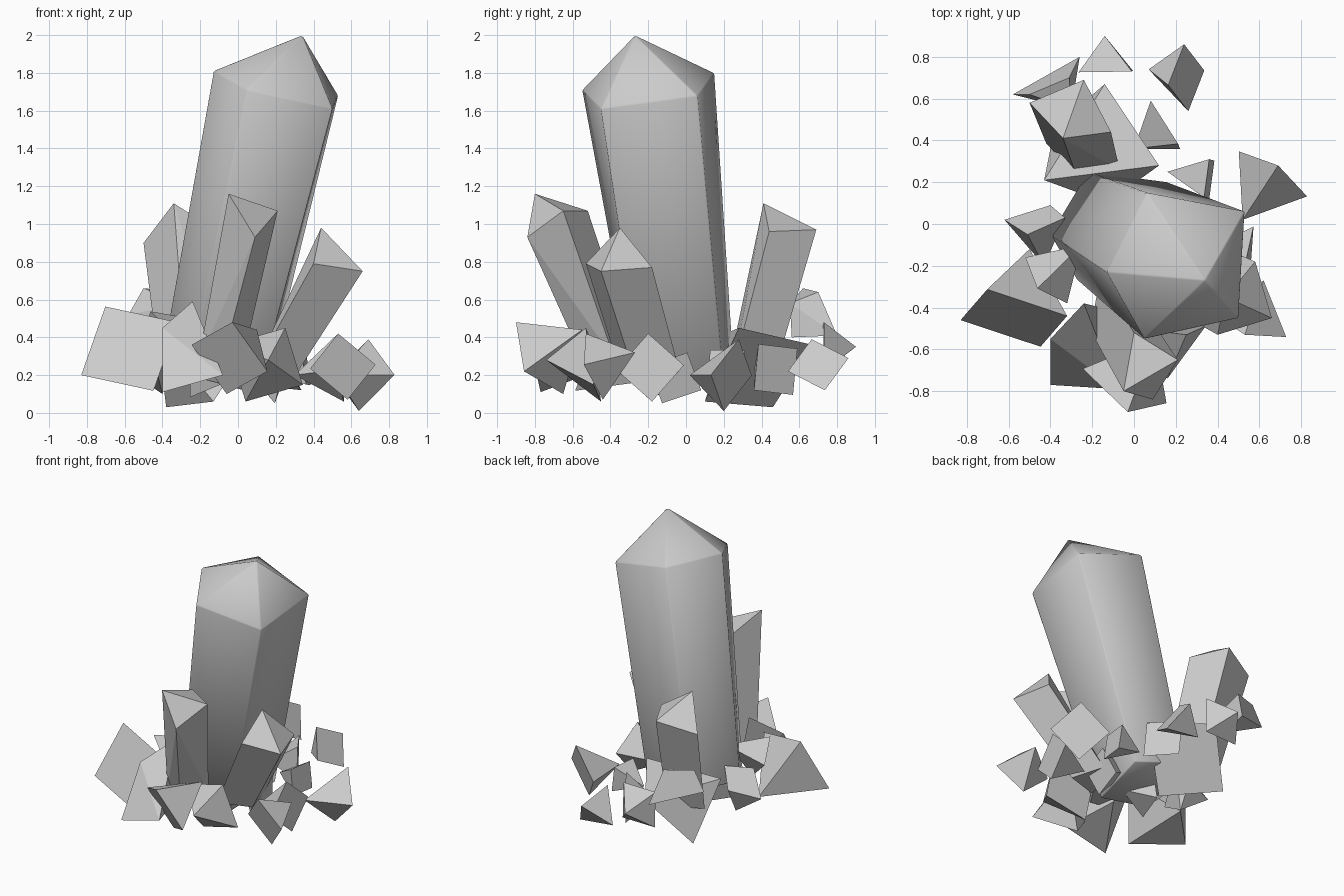
import bpy
import bmesh
from mathutils import Vector as V


def solid(name, points, soft=0.0):
    """Faceted convex gem through the given corners; soft adds a fine smooth bevel."""
    bm = bmesh.new()
    for p in points:
        bm.verts.new(p)
    res = bmesh.ops.convex_hull(bm, input=bm.verts)
    loose = [g for g in res["geom_interior"] if isinstance(g, bmesh.types.BMVert)]
    if loose:
        bmesh.ops.delete(bm, geom=loose, context='VERTS')
    bmesh.ops.dissolve_limit(bm, angle_limit=0.15, verts=bm.verts, edges=bm.edges)
    bmesh.ops.recalc_face_normals(bm, faces=bm.faces)
    for f in bm.faces:
        f.smooth = soft > 0
    me = bpy.data.meshes.new(name)
    bm.to_mesh(me)
    bm.free()
    ob = bpy.data.objects.new(name, me)
    bpy.context.collection.objects.link(ob)
    if soft:
        mod = ob.modifiers.new("edge_bevel", 'BEVEL')
        mod.width, mod.segments, mod.limit_method = soft, 1, 'ANGLE'
    return ob


def column(name, rim, shift, taper=0.9):
    """Four-sided crystal: slanted top rim carried down along shift."""
    rim = [V(p) for p in rim]
    mid = sum(rim, V()) / len(rim)
    base = [mid + (V((p.x, p.y, mid.z)) - mid) * taper + V(shift) for p in rim]
    return solid(name, rim + base)


def shard(name, corner, opposite, apex):
    """Square pyramid from one base diagonal and its apex."""
    a, b, tip = V(corner), V(opposite), V(apex)
    mid, half = (a + b) / 2, (a - b) / 2
    side = (tip - mid).cross(half).normalized() * half.length
    return solid(name, [a, b, mid + side, mid - side, tip])


# Main five-sided crystal, leaning and widening upward to a pointed cap
solid("main_crystal", [
    (-0.13, -0.23, 1.81), (0.05, -0.55, 1.71), (0.50, -0.45, 1.61),
    (0.53, 0.06, 1.68), (0.06, 0.15, 1.80), (0.34, -0.27, 2.0),
    (-0.40, -0.05, 0.30), (-0.27, -0.27, 0.20), (0.10, -0.22, 0.10),
    (0.16, 0.20, 0.17), (-0.22, 0.25, 0.28)], soft=0.006)

# Three medium crystals
column("front_crystal", [(-0.05, -0.80, 1.16), (0.09, -0.84, 0.93),
                         (0.21, -0.65, 1.07), (0.00, -0.52, 1.07)],
       (-0.17, 0.28, -0.78))
column("back_crystal", [(-0.24, 0.69, 0.97), (-0.50, 0.58, 0.90),
                        (-0.34, 0.41, 1.11), (-0.11, 0.44, 0.96)],
       (0.06, -0.19, -0.72))
column("right_crystal", [(0.44, -0.35, 0.98), (0.40, -0.53, 0.79),
                         (0.66, -0.45, 0.75), (0.58, -0.18, 0.77)],
       (-0.34, 0.17, -0.62))

# Shards around the foot, front side
shard("front_shard", (-0.03, -0.90, 0.48), (-0.06, -0.65, 0.10), (0.10, -0.55, 0.44))
solid("front_left_shard", [(-0.40, -0.77, 0.11), (-0.08, -0.79, 0.20), (-0.40, -0.55, 0.45),
                           (-0.24, -0.38, 0.59), (-0.16, -0.40, 0.25)])
shard("front_right_shard", (0.25, -0.53, 0.45), (0.04, -0.45, 0.06), (0.16, -0.74, 0.28))

# Left side
shard("left_large_shard", (-0.83, -0.46, 0.20), (-0.32, -0.44, 0.48), (-0.50, -0.12, 0.18))
solid("left_small_shard", [(-0.62, 0.02, 0.25), (-0.40, 0.09, 0.28), (-0.51, -0.05, 0.42),
                           (-0.43, -0.20, 0.22), (-0.33, 0.03, 0.42), (-0.40, 0.0, 0.10)])
shard("left_inner_shard", (-0.52, -0.16, 0.40), (-0.32, -0.38, 0.40), (-0.25, -0.10, 0.50))

# Right side
shard("right_outer_shard", (0.69, 0.28, 0.39), (0.64, 0.20, 0.01), (0.52, 0.02, 0.20))
shard("right_mid_shard", (0.53, -0.20, 0.42), (0.56, -0.18, 0.06), (0.30, -0.15, 0.20))
shard("right_front_shard", (0.53, -0.53, 0.42), (0.58, -0.44, 0.07), (0.62, -0.27, 0.32))
shard("right_inner_shard", (0.36, 0.31, 0.33), (0.36, 0.12, 0.15), (0.16, 0.25, 0.22))

# Back side
shard("back_tip_shard", (-0.26, 0.73, 0.22), (-0.01, 0.73, 0.48), (-0.14, 0.90, 0.35))
shard("back_right_shard", (0.24, 0.86, 0.29), (0.26, 0.54, 0.22), (0.07, 0.74, 0.15))
solid("back_left_shard", [(-0.58, 0.62, 0.52), (-0.50, 0.62, 0.66), (-0.26, 0.80, 0.41),
                          (-0.31, 0.70, 0.64), (-0.30, 0.55, 0.58), (-0.30, 0.56, 0.40)])
shard("back_inner_shard", (0.08, 0.59, 0.34), (0.22, 0.36, 0.12), (0.00, 0.36, 0.22))
solid("back_large_shard", [(-0.43, 0.21, 0.42), (-0.14, 0.67, 0.36), (0.12, 0.28, 0.45),
                           (-0.38, 0.46, 0.03), (-0.13, 0.10, 0.06)])

# Small shards under the core
shard("under_left_shard", (-0.25, -0.25, 0.30), (-0.20, 0.00, 0.12), (-0.02, -0.15, 0.18))
shard("under_right_shard", (0.25, -0.20, 0.25), (0.22, 0.08, 0.12), (0.05, -0.02, 0.22))
